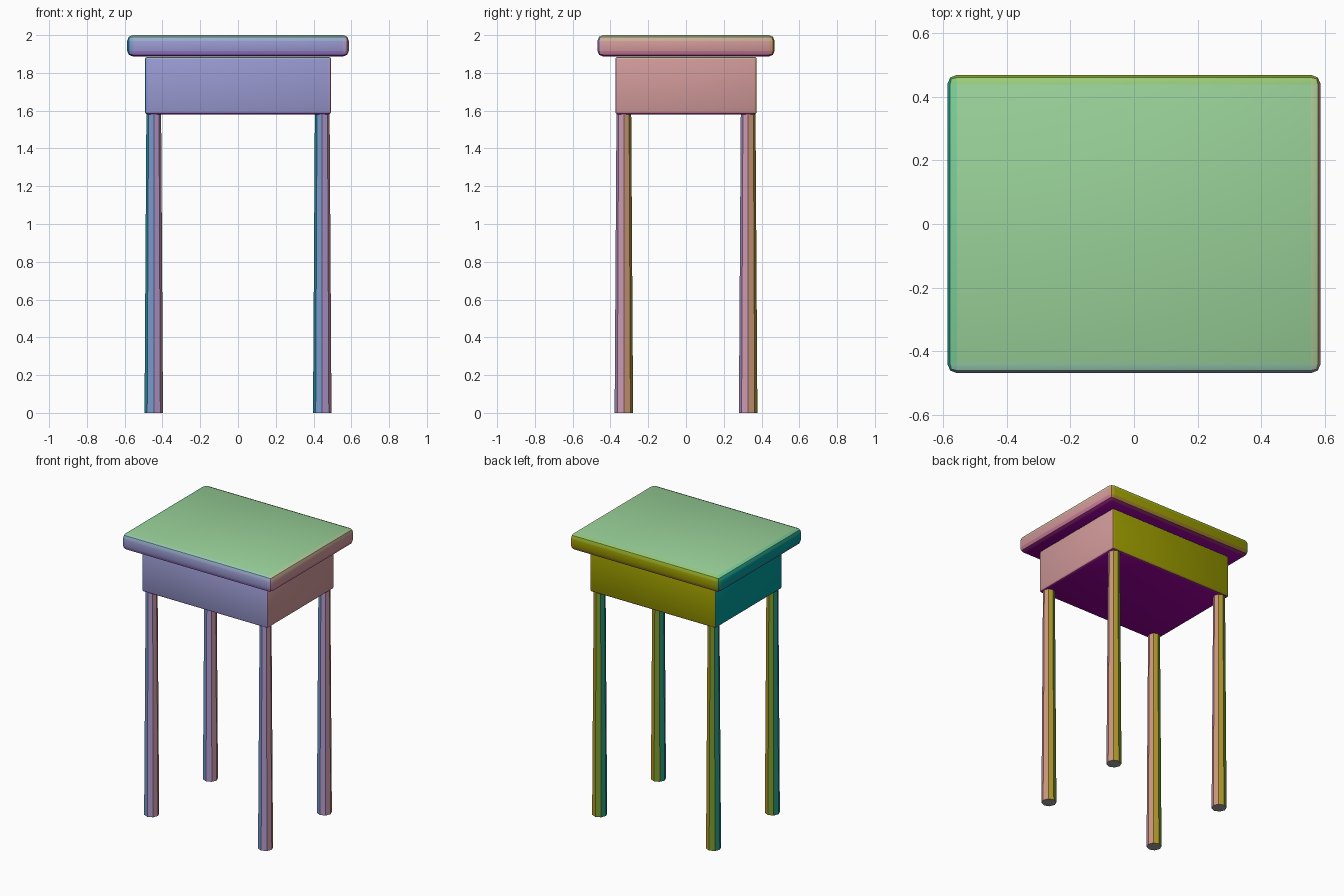
import bpy

if "Cube" in bpy.data.objects:
    bpy.data.objects.remove(bpy.data.objects["Cube"])

BRIGHTNESS = 0.64


def get_material(name, color):
    mat = bpy.data.materials.get(name)
    if mat is None:
        mat = bpy.data.materials.new(name)
        mat.diffuse_color = (*color, 1)
        mat.use_nodes = True
        mat.node_tree.nodes["Principled BSDF"].inputs["Base Color"].default_value = mat.diffuse_color
    return mat


def facing_material(normal, grey_caps):
    # One colour per facing direction: right = red, up = green, front = blue
    if grey_caps and abs(normal.z) > 0.9:
        return get_material("grey_cap", (0.35, 0.35, 0.36))
    tint = [round(0.5 + 0.5 * c, 2) for c in (normal.x, normal.z, -normal.y)]
    name = "facing_" + "_".join(f"{c:.2f}" for c in tint)
    return get_material(name, [BRIGHTNESS * c for c in tint])


def finish(obj, grey_caps=False):
    # Colour every face by its direction, then smooth the soft edges
    mesh = obj.data
    for poly in mesh.polygons:
        mat = facing_material(poly.normal, grey_caps)
        if mat.name not in mesh.materials:
            mesh.materials.append(mat)
        poly.material_index = mesh.materials.find(mat.name)
    bpy.ops.object.select_all(action='DESELECT')
    obj.select_set(True)
    bpy.context.view_layer.objects.active = obj
    bpy.ops.object.shade_smooth_by_angle()


def rounded_box(name, half_x, half_y, z0, z1, bevel):
    bpy.ops.mesh.primitive_cube_add(size=2, location=(0, 0, (z0 + z1) / 2))
    obj = bpy.context.object
    obj.name = name
    obj.scale = (half_x, half_y, (z1 - z0) / 2)
    bpy.ops.object.transform_apply(location=False, rotation=False, scale=True)
    mod = obj.modifiers.new("rounded_edges", 'BEVEL')
    mod.width = bevel
    mod.segments = 2
    bpy.ops.object.modifier_apply(modifier=mod.name)
    finish(obj)


# Table top and solid apron box
rounded_box("table_top", 0.587, 0.469, 1.887, 2.0, 0.03)
rounded_box("apron", 0.492, 0.374, 1.581, 1.885, 0.012)

# Four eight-sided legs, slightly thicker at the floor
LEG_TOP = 1.59
for side, sx in (("left", -1), ("right", 1)):
    for end, sy in (("front", -1), ("back", 1)):
        bpy.ops.mesh.primitive_cone_add(
            vertices=8, radius1=0.049, radius2=0.039, depth=LEG_TOP,
            location=(sx * 0.446, sy * 0.329, LEG_TOP / 2))
        leg = bpy.context.object
        leg.name = f"{end}_{side}_leg"
        finish(leg, grey_caps=True)
